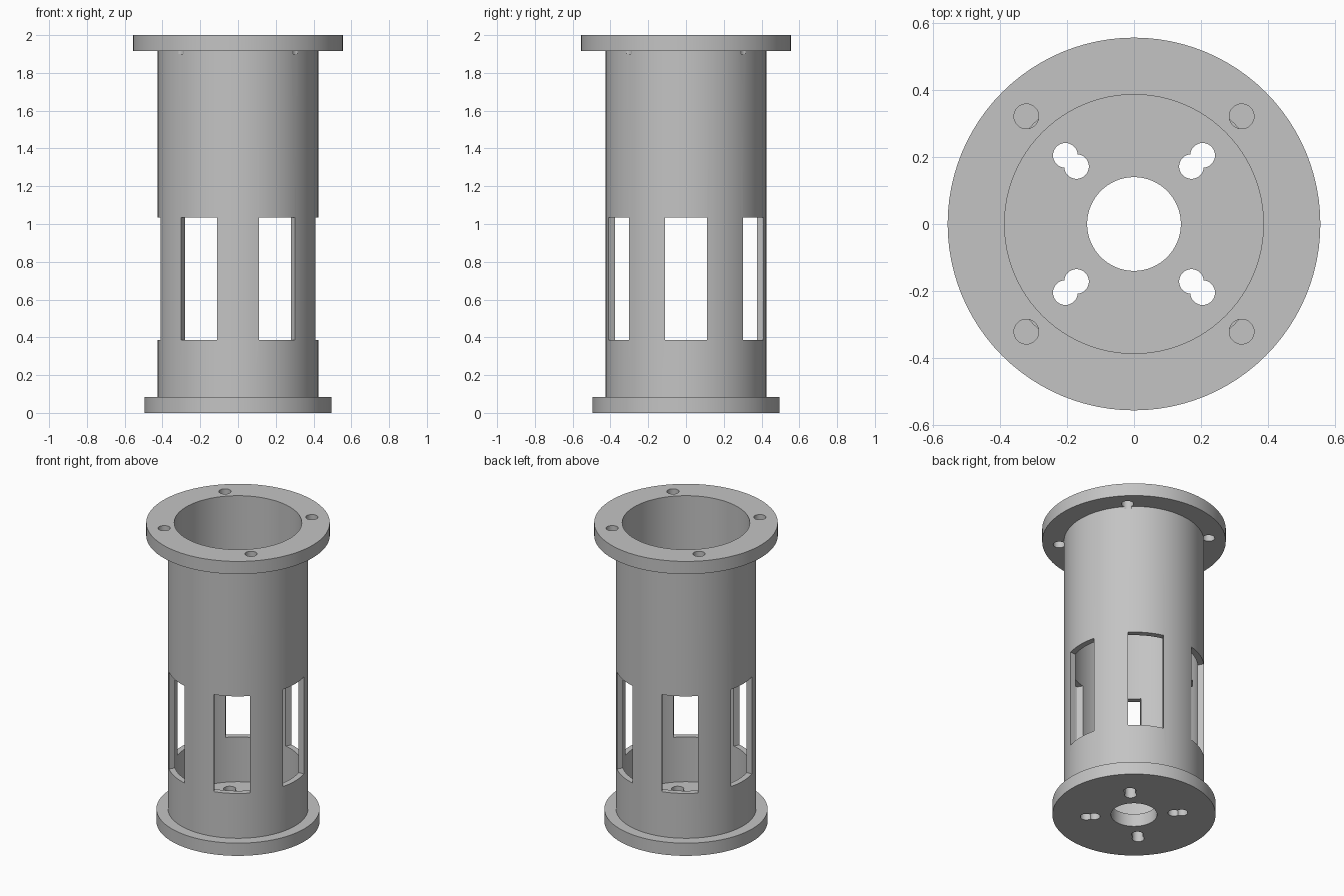
import bpy, bmesh, math
from mathutils import Matrix, Vector

if "Cube" in bpy.data.objects:
    bpy.data.objects.remove(bpy.data.objects["Cube"])

SEGMENTS = 96


def make_object(name, bm):
    bmesh.ops.recalc_face_normals(bm, faces=bm.faces)
    mesh = bpy.data.meshes.new(name)
    bm.to_mesh(mesh)
    bm.free()
    obj = bpy.data.objects.new(name, mesh)
    bpy.context.collection.objects.link(obj)
    return obj


def lathe(name, profile):
    """Spin a closed (radius, z) profile around the z axis."""
    bm = bmesh.new()
    rings = []
    for i in range(SEGMENTS):
        a = 2 * math.pi * i / SEGMENTS
        rings.append([bm.verts.new((r * math.cos(a), r * math.sin(a), z)) for r, z in profile])
    n = len(profile)
    for i in range(SEGMENTS):
        p, q = rings[i], rings[(i + 1) % SEGMENTS]
        for j in range(n):
            k = (j + 1) % n
            bm.faces.new((p[j], q[j], q[k], p[k]))
    return make_object(name, bm)


def cut(target, cutter):
    """Subtract a cutter from the target, then remove the cutter."""
    mod = target.modifiers.new("cut", 'BOOLEAN')
    mod.operation = 'DIFFERENCE'
    mod.solver = 'EXACT'
    mod.object = cutter
    bpy.context.view_layer.objects.active = target
    bpy.ops.object.modifier_apply(modifier=mod.name)
    bpy.data.objects.remove(cutter, do_unlink=True)


def drill(target, radius, distance, angle, z0, z1):
    """Vertical round hole at a polar position."""
    bm = bmesh.new()
    centre = Vector((distance * math.cos(angle), distance * math.sin(angle), (z0 + z1) / 2))
    bmesh.ops.create_cone(bm, cap_ends=True, segments=32, radius1=radius, radius2=radius,
                          depth=z1 - z0, matrix=Matrix.Translation(centre))
    cut(target, make_object("hole_cutter", bm))


def window(target, angle):
    """Rectangular opening through the tube wall."""
    bm = bmesh.new()
    place = (Matrix.Rotation(angle, 4, 'Z') @ Matrix.Translation((0.4, 0, 0.71))
             @ Matrix.Diagonal((0.2, 0.22, 0.65, 1)))
    bmesh.ops.create_cube(bm, size=1, matrix=place)
    cut(target, make_object("window_cutter", bm))


# Tube with wide top flange, narrower bottom flange and pierced floor
housing = lathe("flanged_tube_housing", [
    (0.14, 0), (0.495, 0), (0.495, 0.085), (0.425, 0.085), (0.425, 1.915),
    (0.557, 1.915), (0.557, 2), (0.387, 2), (0.387, 0.085), (0.14, 0.085)])

# Six windows around the wall
for i in range(6):
    window(housing, math.radians(60 * i))

# Bolt holes in the top flange and double holes in the floor
for i in range(4):
    a = math.radians(45 + 90 * i)
    drill(housing, 0.037, 0.455, a, 1.9, 2.1)
    drill(housing, 0.037, 0.29, a, -0.1, 0.2)
    drill(housing, 0.037, 0.243, a, -0.1, 0.2)

# Single grey finish
grey = bpy.data.materials.new("plain grey")
grey.diffuse_color = (0.55, 0.55, 0.55, 1)
grey.use_nodes = True
grey.node_tree.nodes["Principled BSDF"].inputs["Base Color"].default_value = grey.diffuse_color
housing.data.materials.clear()
housing.data.materials.append(grey)

bpy.ops.object.select_all(action='DESELECT')
housing.select_set(True)
bpy.context.view_layer.objects.active = housing
bpy.ops.object.shade_smooth_by_angle(angle=math.radians(30))
